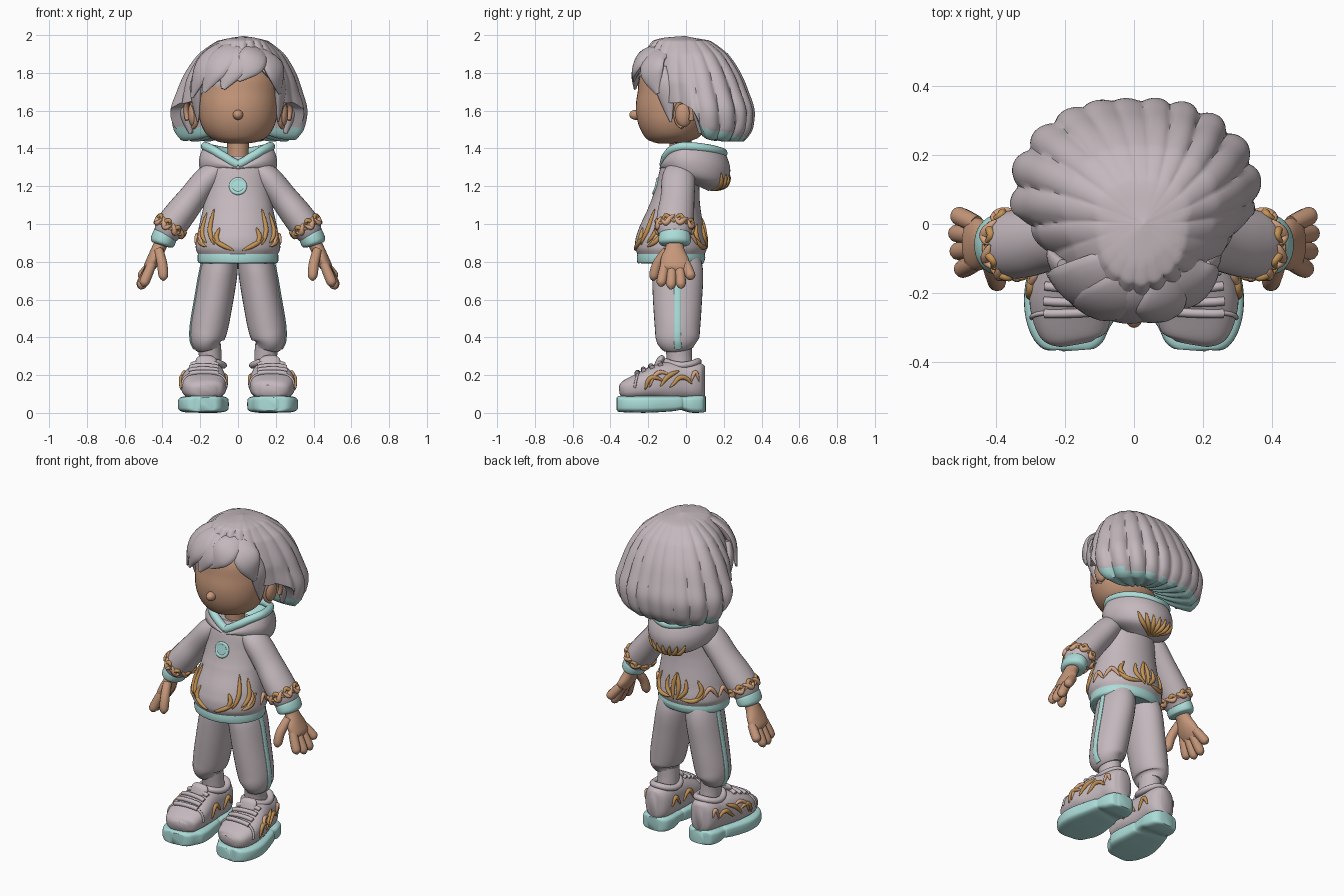
import bpy, bmesh, math
from mathutils import Vector, Matrix

cube = bpy.data.objects.get("Cube")
if cube:
    bpy.data.objects.remove(cube, do_unlink=True)


def material(name, rgb):
    m = bpy.data.materials.new(name)
    m.use_nodes = True
    m.diffuse_color = (*rgb, 1)
    m.node_tree.nodes["Principled BSDF"].inputs["Base Color"].default_value = (*rgb, 1)
    return m


LILAC = material("lilac grey", (.55, .48, .51))
TEAL = material("pale teal", (.41, .72, .69))
SKIN = material("skin", (.56, .31, .195))
GOLD = material("gold", (.55, .29, .09))
PEACH = material("peach", (.68, .38, .23))
X, Y, Z = Vector((1, 0, 0)), Vector((0, 1, 0)), Vector((0, 0, 1))


def key(rows, x):
    """Smooth interpolation of table rows, keyed by their first column."""
    last = len(rows) - 1
    i = max([k for k in range(last) if rows[k][0] <= x], default=0)
    t = min(1, max(0, (x - rows[i][0]) / (rows[i + 1][0] - rows[i][0])))
    quad = [rows[min(last, max(0, i + k))][1:] for k in (-1, 0, 1, 2)]
    return [b + t / 2 * (c - a + t * (2 * a - 5 * b + 4 * c - d + t * (3 * b - a - 3 * c + d)))
            for a, b, c, d in zip(*quad)]


def spline(points, t):
    return key([(i / (len(points) - 1), *p) for i, p in enumerate(points)], t)


def loft_fn(stations, ref=X, power=1):
    """Tube surface through stations (x, y, z, radius along ref, other radius)."""
    def shape(c):
        return math.copysign(abs(c) ** power, c)

    def f(u, v, off=0):
        x, y, z, a, b = spline(stations, v)
        t = Vector(spline(stations, min(1, v + .02))[:3]) - Vector(spline(stations, max(0, v - .02))[:3])
        t.normalize()
        side = (ref - t * ref.dot(t)).normalized()
        ang = math.tau * u
        return (Vector((x, y, z)) + side * shape(math.cos(ang)) * (max(a, .001) + off)
                + t.cross(side) * shape(math.sin(ang)) * (max(b, .001) + off))
    return f


def add_surface(bm, f, nu, nv, rule=None, caps=True):
    grid = [[bm.verts.new(f(i / nu, j / nv)) for i in range(nu)] for j in range(nv + 1)]
    for j in range(nv):
        for i in range(nu):
            k = (i + 1) % nu
            face = bm.faces.new((grid[j][i], grid[j][k], grid[j + 1][k], grid[j + 1][i]))
            if rule:
                face.material_index = rule(face.calc_center_median(), i / nu, j / nv)
    if caps:
        bm.faces.new(grid[0])
        bm.faces.new(grid[-1])


def finish(name, bm, *mats, mirror=False):
    bmesh.ops.recalc_face_normals(bm, faces=bm.faces)
    for face in bm.faces:
        face.smooth = True
    mesh = bpy.data.meshes.new(name)
    bm.to_mesh(mesh)
    bm.free()
    mesh.set_sharp_from_angle(angle=math.radians(50))
    for m in mats:
        mesh.materials.append(m)
    ob = bpy.data.objects.new(name, mesh)
    bpy.context.collection.objects.link(ob)
    if mirror:
        ob.modifiers.new("Mirror", "MIRROR").use_mirror_merge = False


def surface(name, f, nu, nv, *mats, mirror=False, rule=None, caps=True):
    bm = bmesh.new()
    add_surface(bm, f, nu, nv, rule, caps)
    finish(name, bm, *mats, mirror=mirror)
    return f


def loft(name, stations, mat, ref=X, power=1, mirror=False, nu=32, nv=32):
    return surface(name, loft_fn(stations, ref, power), nu, nv, mat, mirror=mirror)


def lofts(name, many, mat, ref=X, mirror=False):
    bm = bmesh.new()
    for stations in many:
        add_surface(bm, loft_fn(stations, ref), 12, 18)
    finish(name, bm, mat, mirror=mirror)


def hair_locks(name, paths, widths, mirror=False):
    """Flattened locks that lie against the head."""
    bm = bmesh.new()
    for path in paths:
        out = Vector(path[1]) + Vector(path[2]) - Vector((0, 0, 3.4))
        add_surface(bm, loft_fn([(*p, *w) for p, w in zip(path, widths)], out), 16, 20)
    finish(name, bm, LILAC, mirror=mirror)


def ball(name, centre, radii, mat, mirror=False):
    bm = bmesh.new()
    m = Matrix.Translation(centre) @ Matrix.Diagonal((*radii, 1))
    bmesh.ops.create_uvsphere(bm, u_segments=24, v_segments=16, radius=1, matrix=m)
    finish(name, bm, mat, mirror=mirror)


def embroidery(name, f, strokes, mat, r=.011, ref=X):
    """Raised leaf-like strokes that follow a surface; each stroke is surface coordinates."""
    many = []
    for s in strokes:
        path = [f(*spline(s, i / 8), .001) for i in range(9)]
        many.append([(*p, *[r * (.2 + math.sin(math.pi * i / 8))] * 2) for i, p in enumerate(path)])
    lofts(name, many, mat, ref, mirror=True)


# Head, nose, neck and ears
loft("head", [(0, -.085, 1.427, .05, .05), (0, -.085, 1.436, .105, .1), (0, -.084, 1.465, .158, .145),
              (0, -.078, 1.52, .193, .18), (0, -.068, 1.59, .21, .2), (0, -.055, 1.67, .214, .203),
              (0, -.04, 1.77, .203, .2), (0, -.025, 1.87, .12, .13), (0, -.025, 1.9, .03, .03)], SKIN, nu=40)
ball("nose", (0, -.264, 1.578), (.027, .036, .027), SKIN)
loft("neck", [(0, -.03, 1.27, .06, .06), (0, -.03, 1.36, .056, .056), (0, -.03, 1.47, .06, .06)], SKIN)
ball("ears", (.233, -.012, 1.582), (.032, .045, .07), SKIN, True)
rim = [(.248 - .026 * math.cos(a) + .008 * math.sin(a), -.01 - .042 * math.cos(a), 1.582 + .07 * math.sin(a), .013, .014)
       for a in [math.pi * (-.45 + .2 * k) for k in range(9)]]
loft("ear_rims", rim, SKIN, mirror=True, nu=12)

# Hair: clumped shell falling from the crown, with the hem folded inward
HEM = [(-180, 1.45), (-115, 1.45), (-104, 1.48), (-92, 1.62), (-75, 1.65), (-60, 1.66), (-45, 1.7),
       (-20, 1.73), (0, 1.77), (25, 1.83), (45, 1.75), (58, 1.66), (72, 1.65), (90, 1.62),
       (102, 1.48), (115, 1.45), (180, 1.45)]
REACH = [(0, .3), (45, .295), (65, .3), (90, .345), (110, .375), (135, .37), (180, .335)]
FALL = [(1.42, .75), (1.45, .86), (1.5, .96), (1.6, 1), (1.7, .92), (1.8, .81), (1.9, .63), (1.97, .37), (2, .02)]


def hair(u, v):
    deg = 360 * u - 180
    a = math.radians(deg)
    front = max(0, math.cos(a))
    t, fold = min(1, v / .8), max(0, v - .8) / .2
    lobe = abs(math.sin(11 * a + .4 + .9 * math.sin(2 * a) + 1.5 * (1 - t)))
    hem = key(HEM, deg)[0] - .012 * lobe
    z = 1.995 - (1.995 - hem) * t ** 1.7
    fall = max(.02, key(FALL, z)[0]) ** (1 - .5 * front) * min(1, .01 + 9 * v)
    r = key(REACH, abs(deg))[0] * fall * (1 - max(0, 1.75 - z) * front ** .5)
    depth = (.05 + .025 * math.sin(3 * a + 1)) * (.4 + .6 * t)
    r *= (1 - depth + 1.3 * depth * lobe ** .7) * (1 - .7 * fold)
    shift = .03 * (1 - t)
    return Vector((shift + r * math.sin(a), .03 - shift - r * math.cos(a), z + .06 * fold ** 2))


def dipped(c, u, v):
    inside = v >= .8 and c.y > .1
    return int(c.y > -.06 and c.z < (1.6 if inside else 1.535 - .26 * max(0, c.y)))


surface("hair", hair, 208, 50, LILAC, TEAL, rule=dipped, caps=False)

# Swept fringe, sideburns and hair behind the ears
hair_locks("fringe", [[(.11, -.07, 1.94), (.09, -.2, 1.9), (.06, -.255, 1.84), (0, -.275, 1.76)],
                      [(.1, -.07, 1.945), (.03, -.2, 1.905), (-.03, -.255, 1.82), (-.08, -.27, 1.715)],
                      [(.09, -.07, 1.945), (-.03, -.19, 1.915), (-.12, -.235, 1.82), (-.18, -.225, 1.7)],
                      [(.08, -.05, 1.95), (-.08, -.14, 1.925), (-.185, -.18, 1.82), (-.245, -.15, 1.67)],
                      [(.11, -.07, 1.94), (.16, -.16, 1.88), (.2, -.18, 1.8), (.222, -.15, 1.69)]],
           [(.012, .03), (.024, .07), (.026, .072), (.006, .012)])
hair_locks("sideburns", [[(.2, -.13, 1.83), (.222, -.12, 1.74), (.222, -.1, 1.65), (.212, -.08, 1.54)]],
           [(.02, .03), (.022, .05), (.018, .04), (.004, .006)], True)
hair_locks("hair_behind_ears", [[(.25, .05, 1.74), (.27, .075, 1.66), (.268, .085, 1.58), (.25, .08, 1.48)]],
           [(.03, .03), (.04, .05), (.04, .05), (.01, .015)], True)

# Hoodie body
TORSO = [(.84, .212, -.079, .178), (.87, .224, -.08, .19), (.95, .213, -.08, .178), (1.1, .182, -.06, .135),
         (1.2, .165, -.045, .115), (1.3, .16, -.035, .1), (1.36, .1, -.03, .07)]


def torso(ang, z, off=0):
    rx, yc, ry = key(TORSO, z)
    return Vector((math.sin(ang) * (rx + off), yc - math.cos(ang) * (ry + off), z))


surface("hoodie_body", lambda u, v: torso(math.tau * u, .84 + .52 * v), 48, 40, LILAC)
loft("hoodie_hem", [(0, -.078, .79, .195, .16), (0, -.078, .798, .211, .176), (0, -.079, .82, .214, .181),
                    (0, -.079, .848, .212, .177)], TEAL, nu=48, nv=12)

# Hood with a teal rim
RIM = [(0, 1.315), (.35, 1.35), (.9, 1.395), (1.57, 1.41), (3.15, 1.375)]
LAYERS = [(.45, -.07, 0), (.8, -.02, 0), (.9, 0, 0), (1.02, -.015, 0), (1.12, -.01, .4), (1, 0, .85), (.55, 0, 1)]


def hood(u, v, off=0):
    a = math.tau * u
    top = key(RIM, min(a, math.tau - a))[0]
    bottom = 1.23 + .055 * math.cos(a)
    scale, dz, drop = spline(LAYERS, v)
    depth = .13 if math.cos(a) > 0 else .205
    return Vector((math.sin(a) * (.185 * scale + off), .005 - math.cos(a) * (depth * scale + off),
                   top + dz + (bottom - top) * drop))


surface("hood", hood, 64, 30, LILAC, TEAL, rule=lambda c, u, v: int(v < .3), caps=False)
loft("hood_rim", [(*hood(i / 32, .38), .024, .024) for i in range(33)], TEAL, ref=Z, nu=12, nv=96)

# Round chest badge
badge = [(*torso(.23 * math.cos(math.tau * k / 16), 1.2 + .037 * math.sin(math.tau * k / 16)), .008, .01)
         for k in range(17)]
loft("badge_ring", badge, TEAL, ref=Y, nu=10, nv=48)
loft("badge_disc", [(0, -.14, 1.195, .034, .034), (0, -.164, 1.2, .034, .034)], TEAL, nv=2)

# Sleeves and cuffs
sleeve = loft("sleeves", [(.1, -.04, 1.29, .07, .05), (.16, -.04, 1.24, .088, .07), (.24, -.045, 1.14, .09, .075),
                          (.31, -.055, 1.05, .098, .082), (.358, -.06, .985, .097, .082),
                          (.383, -.06, .94, .08, .066)], LILAC, ref=Y, mirror=True)
loft("cuffs", [(.38, -.06, .95, .078, .06), (.388, -.06, .935, .085, .066), (.402, -.06, .9, .083, .064),
               (.406, -.06, .888, .06, .045)], TEAL, ref=Y, mirror=True, nv=12)

# Hands: palm, four fingers and a thumb
loft("palms", [(.4, -.06, .91, .045, .036), (.42, -.06, .87, .05, .036), (.445, -.06, .815, .074, .036),
               (.47, -.055, .77, .072, .03), (.48, -.055, .75, .05, .015)], SKIN, ref=Y, mirror=True)
fingers = [[(.42, -.1, .86, .025, .025), (.402, -.15, .79, .027, .027), (.395, -.17, .725, .025, .025),
            (.393, -.172, .7, .006, .006)]]
for base_y, tip_x, tip_y, tip_z in ((-.11, .505, -.135, .67), (-.073, .52, -.08, .655),
                                    (-.035, .525, -.025, .66), (0, .52, .03, .71)):
    base, tip = Vector((.455, base_y, .79)), Vector((tip_x, tip_y, tip_z))
    fingers.append([(*base.lerp(tip, t), r, r) for t, r in ((0, .024), (.45, .027), (.85, .025), (1, .006))])
lofts("fingers", fingers, SKIN, Y, True)

# Trousers, side stripes and ankles
leg = loft("trouser_legs", [(.085, -.06, .84, .085, .12), (.1, -.045, .75, .098, .135), (.125, -.045, .6, .1, .13),
                            (.152, -.045, .45, .098, .12), (.165, -.045, .385, .085, .112),
                            (.155, -.04, .34, .06, .08)], LILAC, mirror=True)
loft("side_stripes", [(*leg(0, .1 + .08 * k), .007, .019) for k in range(11)], TEAL, mirror=True)
loft("ankles", [(.152, -.04, .36, .062, .072), (.147, -.036, .3, .06, .067), (.145, -.03, .22, .06, .067)],
     LILAC, mirror=True)

# Shoes: sole, upper, collar, tongue and laces
loft("soles", [(.166, -.365, .047, .04, .034), (.168, -.348, .047, .085, .042), (.18, -.29, .046, .125, .044),
               (.183, -.2, .046, .134, .045), (.175, -.08, .049, .112, .041), (.165, -.03, .052, .1, .036),
               (.16, .03, .047, .098, .046), (.156, .085, .047, .08, .045), (.156, .105, .047, .04, .04)],
     TEAL, power=.45, mirror=True, nu=40, nv=48)
upper = loft("shoe_uppers", [(.168, -.345, .118, .05, .03), (.172, -.32, .122, .095, .05), (.18, -.25, .138, .118, .07),
                             (.18, -.18, .155, .12, .088), (.172, -.1, .165, .105, .105), (.162, -.02, .167, .092, .1),
                             (.157, .04, .167, .085, .1), (.155, .08, .167, .067, .095), (.155, .1, .167, .035, .08)],
             LILAC, power=.75, mirror=True, nu=40, nv=48)
collar = [(.15 + .072 * math.sin(a), -.022 - .085 * math.cos(a), .262 + .01 * math.cos(2 * a), .018, .02)
          for a in [math.tau * k / 12 for k in range(13)]]
loft("shoe_collars", collar, LILAC, ref=Z, mirror=True, nu=12)
loft("shoe_tongues", [(.172, -.16, .235, .05, .015), (.168, -.135, .28, .055, .02), (.166, -.12, .3, .035, .01)],
     LILAC, mirror=True)
laces = [[(*upper(u, v, .004), .013, .013) for u in (-.16, -.2, -.25, -.3, -.34)]
         for v in (.27, .33, .39, .45)]
lofts("laces", laces, LILAC, Z, True)
seam = [(*upper(-u / 20, .23 + .05 * math.sin(math.pi * u / 10), .001), .007, .007) for u in range(11)]
loft("toe_seams", seam, LILAC, ref=Y, mirror=True, nu=8)

# Embroidered leaves and scrolls
embroidery("body_leaves", torso, [
    [(.1, .86), (.4, .89), (.7, .93)], [(.6, .89), (.78, .97), (.75, 1.08)], [(.85, .9), (1.1, .96), (1.05, 1.06)],
    [(.4, .88), (.55, .93), (.48, .98)], [(.85, .88), (1.15, .91), (1.35, .97)], [(3.1, .87), (3.05, .95), (3.13, 1.03)],
    [(3.1, .87), (2.85, .93), (2.85, 1)], [(3, .88), (2.6, .88), (2.3, .93)], [(2.6, .88), (2.4, .94), (2.5, 1)]], GOLD)
embroidery("body_scrolls", torso, [
    [(.95, .88), (1.2, .95), (1.1, 1)], [(1.5, .89), (1.7, .94), (1.9, .89)], [(1.9, .89), (2.15, .95), (2.4, .89)]], PEACH)
for name, phase, mat, r in (("sleeve_scrolls", 0, PEACH, .013), ("sleeve_leaves", math.pi, GOLD, .01)):
    embroidery(name, sleeve, [[(k / 8 + j / 24, .8 + .055 * math.sin(phase + j * 1.8 - 1.8)) for j in range(4)]
                              for k in range(8)], mat, r, Z)
embroidery("hood_leaves", hood, [[(.5, .97), (.5 - .025 * k, .85), (.5 - .035 * k, .72)] for k in range(4)], GOLD)
embroidery("shoe_leaves", upper, [
    [(.03, .3), (-.04, .37), (0, .45)], [(.02, .42), (-.03, .5), (-.07, .58)], [(.03, .5), (-.02, .6), (.01, .72)],
    [(.47, .4), (.53, .48), (.48, .56)], [(.47, .6), (.53, .68), (.48, .75)]], GOLD, .011, Z)
embroidery("heel_scrolls", upper, [[(.01, .7), (-.06, .76), (0, .82)], [(.02, .34), (-.07, .42), (-.04, .5)]],
           PEACH, .01, Z)
